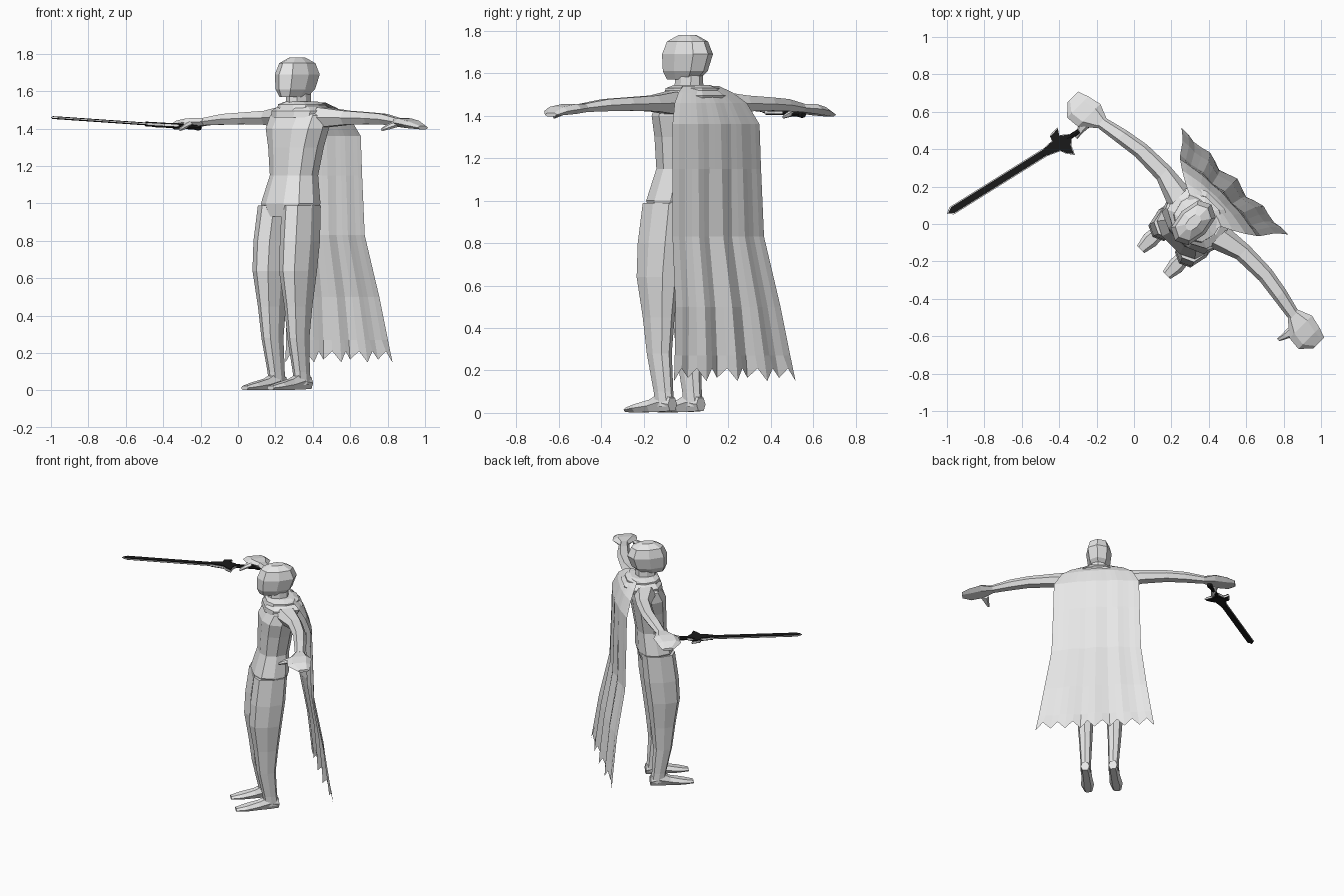
import bpy, bmesh, math
from mathutils import Matrix, Vector

if "Cube" in bpy.data.objects:
    bpy.data.objects.remove(bpy.data.objects["Cube"])


def material(name, value):
    m = bpy.data.materials.new(name)
    m.use_nodes = True
    color = (value, value, value, 1)
    m.diffuse_color = color
    m.node_tree.nodes["Principled BSDF"].inputs["Base Color"].default_value = color
    return m


GREY = material("light_grey", 0.8)
BLACK = material("black", 0.01)

# The figure is turned so that it faces diagonally
BODY = Matrix.Translation((0.31, 0, 0)) @ Matrix.Rotation(math.radians(-45), 4, "Z")


def finish(name, bm, mat, matrix, closed=True):
    if closed:
        bmesh.ops.recalc_face_normals(bm, faces=bm.faces)
    mesh = bpy.data.meshes.new(name)
    bm.transform(matrix)
    bm.to_mesh(mesh)
    bm.free()
    mesh.materials.append(mat)
    obj = bpy.data.objects.new(name, mesh)
    bpy.context.collection.objects.link(obj)
    return obj


def ring(center, ra, rb, axis, n, power=0.8):
    """Squarish oval around center, lying across the given axis."""
    pts = []
    for i in range(n):
        t = 2 * math.pi * i / n
        c, s = math.cos(t), math.sin(t)
        a = ra * math.copysign(abs(c) ** power, c)
        b = rb * math.copysign(abs(s) ** power, s)
        offset = {"x": (0, a, b), "y": (a, 0, b), "z": (a, b, 0)}[axis]
        pts.append(Vector(center) + Vector(offset))
    return pts


def loft(name, sections, axis, n=8, side=1, mat=GREY, matrix=BODY):
    """Skin rings given as (x, y, z, radius, radius); side=-1 mirrors."""
    bm = bmesh.new()
    rows = []
    for x, y, z, ra, rb in sections:
        pts = ring((x, y, z), ra, rb, axis, n)
        rows.append([bm.verts.new((p.x * side, p.y, p.z)) for p in pts])
    for lo, hi in zip(rows, rows[1:]):
        for i in range(n):
            j = (i + 1) % n
            bm.faces.new((lo[i], lo[j], hi[j], hi[i]))
    bm.faces.new(rows[0])
    bm.faces.new(rows[-1])
    return finish(name, bm, mat, matrix)


def plate(name, outline, thick, mat, matrix):
    """Flat outline extruded evenly about its own plane."""
    bm = bmesh.new()
    face = bm.faces.new([bm.verts.new((a, b, -thick / 2)) for a, b in outline])
    out = bmesh.ops.extrude_face_region(bm, geom=[face])
    verts = [v for v in out["geom"] if isinstance(v, bmesh.types.BMVert)]
    bmesh.ops.translate(bm, verts=verts, vec=(0, 0, thick))
    return finish(name, bm, mat, matrix)


# Head, neck and torso
loft("head", [
    (0, -0.02, 1.57, 0.05, 0.09), (0, -0.005, 1.61, 0.075, 0.122),
    (0, 0.01, 1.69, 0.087, 0.137), (0, 0.01, 1.75, 0.07, 0.11),
    (0, 0.01, 1.78, 0.03, 0.05)], "z")
loft("neck", [(0, 0.02, 1.49, 0.06, 0.07), (0, 0.02, 1.62, 0.05, 0.07)], "z")
loft("torso", [
    (0, -0.045, 0.93, 0.14, 0.11), (0, -0.04, 1.0, 0.17, 0.125),
    (0, -0.015, 1.15, 0.135, 0.105), (0, 0, 1.3, 0.16, 0.115),
    (0, 0.01, 1.4, 0.19, 0.12), (0, 0.03, 1.47, 0.19, 0.1),
    (0, 0.03, 1.52, 0.1, 0.07)], "z", 10)

# Two-tier collar
loft("collar_lower", [
    (0, 0.04, 1.46, 0.165, 0.13), (0, 0.05, 1.495, 0.175, 0.135),
    (0, 0.05, 1.52, 0.13, 0.11)], "z", 10)
loft("collar_upper", [
    (0, 0.04, 1.5, 0.125, 0.12), (0, 0.045, 1.53, 0.125, 0.115),
    (0, 0.04, 1.545, 0.075, 0.085)], "z", 10)

# Limbs
for side, label in ((1, "left"), (-1, "right")):
    loft(label + "_arm", [
        (0.15, 0.05, 1.46, 0.075, 0.06), (0.3, 0.085, 1.458, 0.05, 0.042),
        (0.47, 0.085, 1.455, 0.045, 0.035), (0.6, 0.065, 1.45, 0.042, 0.032),
        (0.73, 0.04, 1.437, 0.034, 0.022)], "x", 6, side)
    loft(label + "_hand", [
        (0.72, 0.04, 1.437, 0.035, 0.022), (0.8, 0.022, 1.432, 0.085, 0.026),
        (0.875, 0.01, 1.422, 0.08, 0.022), (0.93, 0.03, 1.405, 0.04, 0.01)],
        "x", 6, side)
    loft(label + "_thumb", [
        (0.785, -0.03, 1.425, 0.03, 0.018), (0.775, -0.075, 1.41, 0.018, 0.015),
        (0.764, -0.113, 1.395, 0.009, 0.008)], "y", 6, side)
    loft(label + "_leg", [
        (0.09, -0.05, 0.99, 0.08, 0.115), (0.1, -0.07, 0.8, 0.08, 0.12),
        (0.1, -0.085, 0.64, 0.077, 0.113), (0.1, -0.082, 0.45, 0.055, 0.085),
        (0.098, -0.08, 0.28, 0.045, 0.065), (0.095, -0.055, 0.1, 0.036, 0.05),
        (0.095, -0.045, 0.03, 0.035, 0.05)], "z", 8, side)
    loft(label + "_foot", [
        (0.095, 0.005, 0.04, 0.03, 0.035), (0.095, -0.06, 0.05, 0.036, 0.05),
        (0.095, -0.13, 0.033, 0.036, 0.033), (0.098, -0.22, 0.022, 0.044, 0.022),
        (0.098, -0.29, 0.014, 0.028, 0.012)], "y", 6, side)

# Cape: rows of (height, half width, depth), ending in a torn hem
CAPE = [(1.53, 0.1, 0.06), (1.54, 0.12, 0.1), (1.51, 0.18, 0.13),
        (1.46, 0.24, 0.165), (1.36, 0.29, 0.2), (1.15, 0.295, 0.205),
        (0.83, 0.305, 0.215), (0.5, 0.35, 0.28), (0.27, 0.385, 0.31)]
COLS = 16
bm = bmesh.new()
grid = []
for z, half, depth in CAPE + [(0, 0.405, 0.325)]:
    row = []
    for i in range(COLS + 1):
        u = 2 * i / COLS - 1
        fold = 0.012 * math.cos(i * math.pi / 2) * (1.54 - z)
        y = depth + 0.03 * (1 - u * u) * min(1, z) + fold * (1 - u * u)
        height = z if z else (0.21 if i % 2 else 0.15 + 0.015 * (i % 4 == 2))
        row.append(bm.verts.new((u * half, y, height)))
    grid.append(row)
for hi, lo in zip(grid, grid[1:]):
    for i in range(COLS):
        bm.faces.new((hi[i], hi[i + 1], lo[i + 1], lo[i]))
bmesh.ops.reverse_faces(bm, faces=bm.faces)
finish("cape", bm, GREY, BODY, closed=False)

# Sword frame: x runs from pommel to tip, y across the flat of the blade
pommel, tip = Vector((-0.2, 0.555, 1.405)), Vector((-1.0, 0.055, 1.46))
along = (tip - pommel).normalized()
up = (Vector((0, 0, 1)) - along * along.z).normalized()
across = along.cross(up)
SWORD = Matrix.Translation(pommel) @ Matrix((along, across, up)).transposed().to_4x4()
LENGTH = (tip - pommel).length


def blade_outline(half, end):
    return [(0.24, -half), (end - 0.03, -half), (end, 0),
            (end - 0.03, half), (0.24, half)]


plate("blade_edge", blade_outline(0.023, LENGTH), 0.005, GREY, SWORD)
plate("blade_core", blade_outline(0.018, LENGTH - 0.008), 0.014, BLACK, SWORD)

# Uneven guard with a pale rim; positive across points away from the spiked side
guard = [(0.17, 0.014), (0.215, 0.035), (0.2, 0.072), (0.255, 0.058),
         (0.26, 0.03), (0.34, 0.016), (0.34, -0.016), (0.25, -0.035),
         (0.235, -0.058), (0.2, -0.088), (0.19, -0.04), (0.17, -0.014)]
rim = [(0.24 + (a - 0.24) * 1.08, b * 1.1) for a, b in guard]
plate("guard_rim", rim, 0.01, GREY, SWORD)
plate("guard", guard, 0.024, BLACK, SWORD)
loft("sword_grip", [
    (0, 0, 0, 0.012, 0.012), (0.015, 0, 0, 0.02, 0.017), (0.04, 0, 0, 0.013, 0.013),
    (0.19, 0, 0, 0.013, 0.013)], "x", 8, mat=BLACK, matrix=SWORD)
